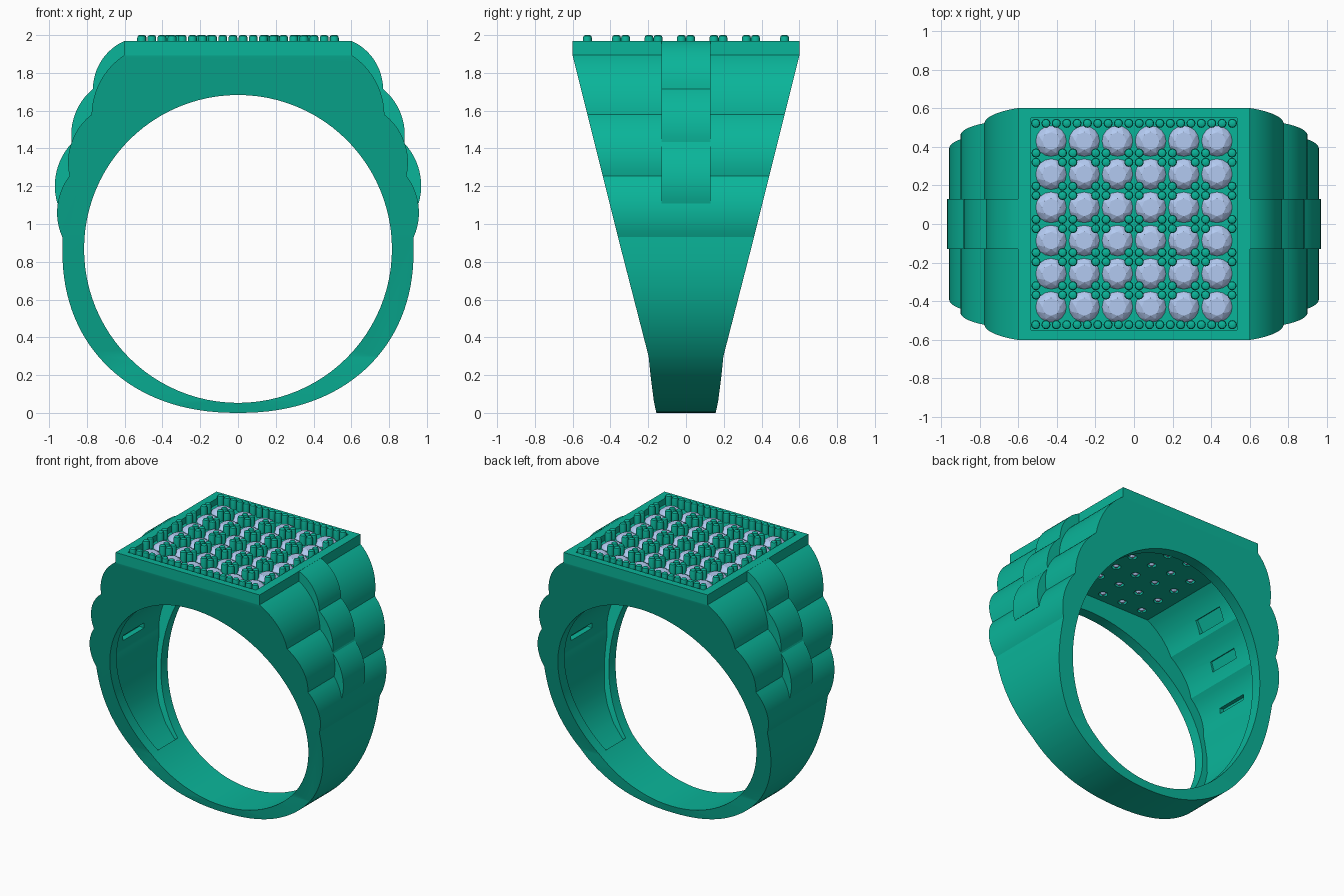
import bpy, bmesh, math
from mathutils import Vector

if "Cube" in bpy.data.objects:
    bpy.data.objects.remove(bpy.data.objects["Cube"])


def material(name, rgb):
    m = bpy.data.materials.new(name)
    m.diffuse_color = (*rgb, 1)
    m.use_nodes = True
    m.node_tree.nodes["Principled BSDF"].inputs["Base Color"].default_value = m.diffuse_color
    return m


METAL = material("green_metal", (0.003, 0.46, 0.32))
STONE = material("pale_stone", (0.45, 0.59, 0.88))


def finish(name, bm, mat=None):
    bmesh.ops.recalc_face_normals(bm, faces=bm.faces)
    me = bpy.data.meshes.new(name)
    bm.to_mesh(me)
    bm.free()
    ob = bpy.data.objects.new(name, me)
    bpy.context.collection.objects.link(ob)
    if mat:
        me.materials.append(mat)
    return ob


def prism(bm, pts, half, axis="y"):
    """Extrude an outline: (x,z) along y, or (y,z) along x."""
    def ring(s):
        return [bm.verts.new((a, s, z) if axis == "y" else (s, a, z)) for a, z in pts]
    lo, hi = ring(-half), ring(half)
    n = len(pts)
    bm.faces.new(lo)
    bm.faces.new(hi[::-1])
    for i in range(n):
        bm.faces.new((lo[i], lo[(i + 1) % n], hi[(i + 1) % n], hi[i]))


def prism_obj(name, pts, half, axis="y", mat=None):
    bm = bmesh.new()
    prism(bm, pts, half, axis)
    return finish(name, bm, mat)


def activate(ob):
    bpy.ops.object.select_all(action="DESELECT")
    ob.select_set(True)
    bpy.context.view_layer.objects.active = ob


def boolean(ob, cutter, op):
    mod = ob.modifiers.new("cut", "BOOLEAN")
    mod.object, mod.operation, mod.solver = cutter, op, "EXACT"
    activate(ob)
    bpy.ops.object.modifier_apply(modifier=mod.name)
    bpy.data.objects.remove(cutter)


def smooth(ob, deg=20):
    activate(ob)
    bpy.ops.object.shade_smooth_by_angle(angle=math.radians(deg))


def lobe(a, b, bulge, n=12):
    """Circular arc bulging outward (to +x) between two profile points, without the last point."""
    a, b = Vector(a), Vector(b)
    d = b - a
    c = d.length
    nrm = Vector((d.y, -d.x)) / c
    r = (c * c / 4 + bulge * bulge) / (2 * bulge)
    ctr = (a + b) / 2 + nrm * (bulge - r)
    half = math.asin(c / 2 / r)
    out = []
    for i in range(n):
        t = -half + 2 * half * i / n
        p = ctr + nrm * r * math.cos(t) + d / c * r * math.sin(t)
        out.append((p.x, p.y))
    return out


def mirrored(pts):
    return pts + [(-x, z) for x, z in reversed(pts) if x > 1e-6]


def taper(inset):
    """Band width outline seen from the side."""
    half = [(0.155, -0.01), (0.17, 0.06), (0.188, 0.2), (0.198, 0.3), (0.36, 0.93),
            (0.6, 1.89), (0.6, 2.1)]
    return mirrored([(y - inset, z) for y, z in half])


# Ring body: side profile trimmed by the tapering width (slightly squared lower curve)
E = 2 / 2.2
half = [(0.93 * math.sin(t) ** E, 0.87 - 0.87 * max(math.cos(t), 0) ** E)
        for t in (math.pi / 2 * i / 32 for i in range(33))]
half += lobe((0.93, 0.93), (0.892, 1.255), 0.045)
half += lobe((0.892, 1.255), (0.775, 1.58), 0.05)
half += lobe((0.775, 1.58), (0.6, 1.895), 0.045)
half += [(0.6, 1.895), (0.6, 1.97)]
body = prism_obj("ring_body", mirrored(half), 0.8, mat=METAL)
boolean(body, prism_obj("width_cut", taper(0), 1.2, "x"), "INTERSECT")

# Finger hole
hole = [(0.815 * math.cos(2 * math.pi * i / 96), 0.868 + 0.815 * math.sin(2 * math.pi * i / 96))
        for i in range(96)]
boolean(body, prism_obj("finger_cut", hole, 1), "DIFFERENCE")

# Hollow inside the head and shoulders, following the outer lobes and leaving a rim
inner = [(0.0, 0.6), (0.5, 0.37), (0.605, 0.285), (0.7, 0.375), (0.77, 0.48), (0.815, 0.59), (0.845, 0.75),
         (0.855, 0.88)]
inner += lobe((0.855, 0.94), (0.81, 1.25), 0.036, 8)
inner += lobe((0.81, 1.25), (0.698, 1.57), 0.036, 8)
inner += lobe((0.698, 1.57), (0.545, 1.835), 0.03, 8) + [(0.545, 1.835)]
hollow = prism_obj("hollow_cut", mirrored(inner), 0.8)
boolean(hollow, prism_obj("hollow_width", taper(0.08), 1.2, "x"), "INTERSECT")
boolean(body, hollow, "DIFFERENCE")

# Small pockets in the hollow behind the centre links
bm = bmesh.new()
for s in (1, -1):
    for x, z, tilt, h in ((0.865, 1.07, 0.13, 0.04), (0.785, 1.385, 0.34, 0.075), (0.665, 1.65, 0.55, 0.1)):
        d = Vector((math.cos(tilt), math.sin(tilt)))
        u = Vector((-d.y, d.x)) * h / 2
        c = Vector((x, z))
        quad = [c - d * 0.05 - u, c + d * 0.04 - u, c + d * 0.04 + u, c - d * 0.05 + u]
        prism(bm, [(s * p.x, p.y) for p in quad], 0.125)
boolean(body, finish("pocket_cut", bm), "DIFFERENCE")

# Sunken bed for the stones
bed = [(-0.535, 1.925), (0.535, 1.925), (0.535, 2.05), (-0.535, 2.05)]
boolean(body, prism_obj("bed_cut", bed, 0.55), "DIFFERENCE")

# Open holes under each stone
PITCH = 0.172
GRID = [(i - 2.5) * PITCH for i in range(6)]
LINES = [(i - 3) * PITCH for i in range(1, 6)]


def lathe(bm, x, y, rings, n):
    """Closed turned shape from (radius, z) rings."""
    prev = None
    for r, z in rings:
        cur = [bm.verts.new((x + r * math.cos(2 * math.pi * k / n),
                             y + r * math.sin(2 * math.pi * k / n), z)) for k in range(n)]
        if prev:
            for k in range(n):
                bm.faces.new((prev[k], prev[(k + 1) % n], cur[(k + 1) % n], cur[k]))
        else:
            bm.faces.new(cur[::-1])
        prev = cur
    bm.faces.new(prev)


bm = bmesh.new()
for x in GRID:
    for y in GRID:
        lathe(bm, x, y, [(0.032, 1.78), (0.032, 1.86), (0.07, 1.945)], 12)
boolean(body, finish("seat_cut", bm), "DIFFERENCE")
smooth(body)

# Raised centre links on both shoulders
link = lobe((0.956, 1.108), (0.88, 1.428), 0.044)
link += lobe((0.88, 1.428), (0.768, 1.715), 0.04)
link += lobe((0.768, 1.715), (0.6, 1.97), 0.045)
link += [(0.6, 1.969), (0.58, 1.96), (0.58, 1.88), (0.745, 1.58), (0.86, 1.25), (0.905, 1.108)]
bm = bmesh.new()
for s in (1, -1):
    prism(bm, [(s * x, z) for x, z in link], 0.13)
smooth(finish("centre_links", bm, METAL))

# Faceted stones
gem = bmesh.new()
for r, z, n, off in ((0.046, 1.954, 8, 0), (0.067, 1.941, 8, 0.5), (0.081, 1.923, 16, 0), (0.081, 1.916, 16, 0),
                     (0.01, 1.83, 8, 0)):
    for k in range(n):
        a = 2 * math.pi * (k + off) / n
        gem.verts.new((r * math.cos(a), r * math.sin(a), z))
bmesh.ops.convex_hull(gem, input=gem.verts)
stone = finish("stone", gem, STONE)
for x in GRID:
    for y in GRID:
        ob = stone.copy()
        ob.location = (x, y, 0)
        bpy.context.collection.objects.link(ob)
bpy.data.objects.remove(stone)

# Round-topped prongs: full rows at front and back, clusters between stones
spots = [(-0.51 + 1.02 * i / 19, s * 0.522) for i in range(20) for s in (1, -1)]
cols = [-0.508, 0.508] + [c + o for c in LINES for o in (-0.027, 0.027)]
spots += [(x, r + o) for x in cols for r in LINES for o in (-0.024, 0.024)]
bm = bmesh.new()
for x, y in spots:
    lathe(bm, x, y, [(0.0235, 1.9), (0.0235, 1.985), (0.02, 1.996), (0.012, 2.0)], 12)
smooth(finish("prongs", bm, METAL), 40)
